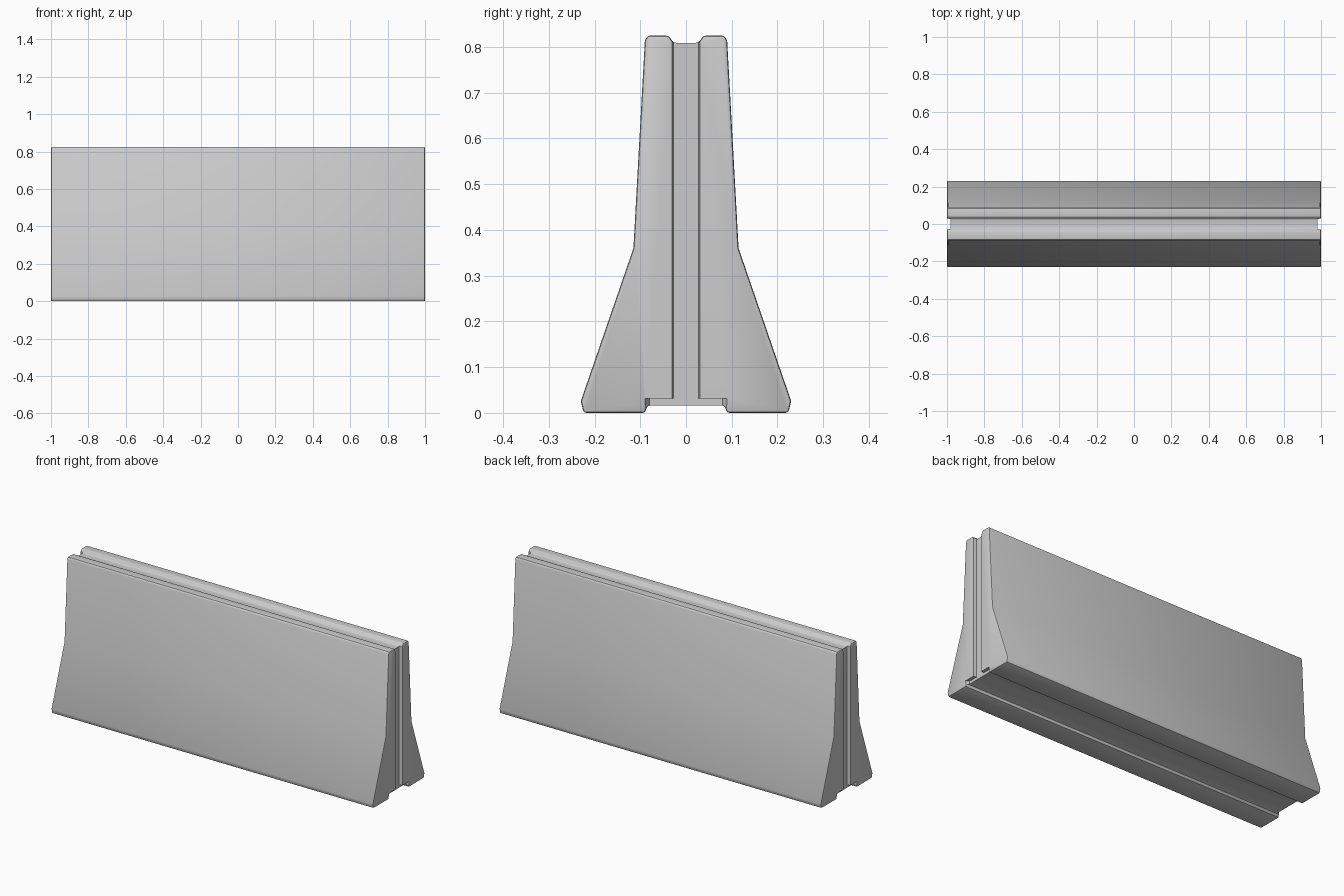
import bpy, math

old = bpy.data.objects.get("Cube")
if old:
    bpy.data.objects.remove(old, do_unlink=True)

concrete = bpy.data.materials.new("light_grey_concrete")
concrete.use_nodes = True
colour = (0.6, 0.6, 0.6, 1)
concrete.diffuse_color = colour
concrete.node_tree.nodes["Principled BSDF"].inputs["Base Color"].default_value = colour


def prism(name, bottom, top):
    """Closed solid joining two matching outlines."""
    n = len(bottom)
    faces = [tuple(reversed(range(n))), tuple(range(n, 2 * n))]
    faces += [(i, (i + 1) % n, (i + 1) % n + n, i + n) for i in range(n)]
    mesh = bpy.data.meshes.new(name)
    mesh.from_pydata(bottom + top, [], faces)
    mesh.materials.append(concrete)
    obj = bpy.data.objects.new(name, mesh)
    bpy.context.collection.objects.link(obj)
    return obj


# Barrier body: half outline from bottom channel up to top channel, mirrored
half = [(0.085, 0.018), (0.089, 0.002), (0.224, 0.002), (0.23, 0.028),
        (0.115, 0.362), (0.09, 0.816), (0.084, 0.827), (0.038, 0.827),
        (0.027, 0.811)]
outline = half + [(-y, z) for y, z in reversed(half)]
outline = [(y, z - 0.002) for y, z in outline]
body = prism("barrier_body", [(-1, y, z) for y, z in outline],
             [(1, y, z) for y, z in outline])

# Softened edges
bevel = body.modifiers.new("soft_edges", 'BEVEL')
bevel.width = 0.006
bevel.segments = 2
bevel.limit_method = 'ANGLE'
bevel.angle_limit = math.radians(50)

# Keyway in each end, with a wider shallow recess at the foot
for side, label in ((1, "left"), (-1, "right")):
    def section(z, outer, inner):
        pts = [(1.02, -outer), (1.02, outer), (0.982, inner), (0.982, -inner)]
        return [(side * x, side * y, z) for x, y in pts]
    cutters = [
        prism(label + "_keyway_cutter", section(-0.05, 0.034, 0.027),
              section(0.9, 0.034, 0.027)),
        prism(label + "_foot_cutter", section(-0.04, 0.1, 0.08),
              section(0.032, 0.1, 0.08)),
    ]
    for cutter in cutters:
        cutter.hide_render = True
        cutter.hide_viewport = True
        cutter.display_type = 'WIRE'
        cut = body.modifiers.new(cutter.name, 'BOOLEAN')
        cut.operation = 'DIFFERENCE'
        cut.solver = 'EXACT'
        cut.object = cutter

# Bake the cuts, then remove the cutters
deps = bpy.context.evaluated_depsgraph_get()
baked = bpy.data.meshes.new_from_object(body.evaluated_get(deps))
body.modifiers.clear()
body.data = baked
for obj in list(bpy.data.objects):
    if obj.name.endswith("_cutter"):
        bpy.data.objects.remove(obj, do_unlink=True)

bpy.ops.object.select_all(action='DESELECT')
body.select_set(True)
bpy.context.view_layer.objects.active = body
bpy.ops.object.shade_smooth_by_angle(angle=math.radians(30))
